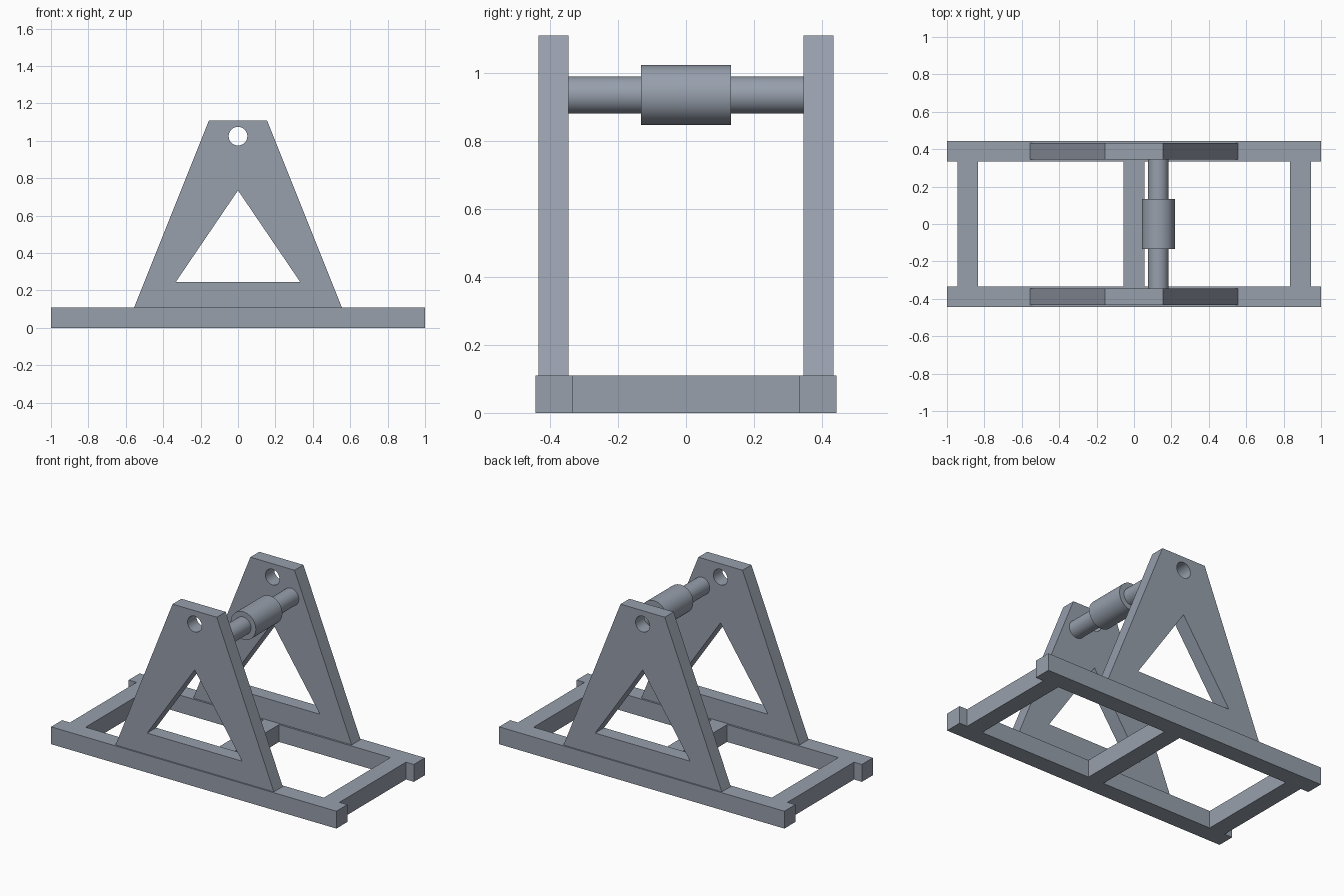
import bpy, bmesh
from math import cos, sin, pi, radians
from mathutils import Matrix, Vector

if "Cube" in bpy.data.objects:
    bpy.data.objects.remove(bpy.data.objects["Cube"], do_unlink=True)

steel = bpy.data.materials.new("blue grey steel")
steel.use_nodes = True
COLOUR = (0.31, 0.35, 0.415, 1)
steel.diffuse_color = COLOUR
steel.node_tree.nodes["Principled BSDF"].inputs["Base Color"].default_value = COLOUR


def finish(name, bm, smooth=False):
    bmesh.ops.recalc_face_normals(bm, faces=bm.faces)
    mesh = bpy.data.meshes.new(name)
    bm.to_mesh(mesh)
    bm.free()
    mesh.materials.append(steel)
    obj = bpy.data.objects.new(name, mesh)
    bpy.context.collection.objects.link(obj)
    if smooth:
        bpy.ops.object.select_all(action="DESELECT")
        obj.select_set(True)
        bpy.context.view_layer.objects.active = obj
        bpy.ops.object.shade_smooth_by_angle(angle=radians(30))
    return obj


def box(name, centre, size):
    bm = bmesh.new()
    bmesh.ops.create_cube(bm, size=1, matrix=Matrix.Translation(centre) @ Matrix.Diagonal((*size, 1)))
    return finish(name, bm)


def plate(name, loops, y0, y1):
    """Flat plate in the xz plane; the first loop is the outline, the rest are holes."""
    bm = bmesh.new()
    edges = []
    for loop in loops:
        verts = [bm.verts.new((x, y0, z)) for x, z in loop]
        edges += [bm.edges.new((v, verts[i - 1])) for i, v in enumerate(verts)]
    bmesh.ops.triangle_fill(bm, edges=edges, use_beauty=True, normal=(0, -1, 0))
    grown = bmesh.ops.extrude_face_region(bm, geom=bm.faces[:], use_keep_orig=True)["geom"]
    bmesh.ops.translate(bm, verts=[g for g in grown if isinstance(g, bmesh.types.BMVert)],
                        vec=(0, y1 - y0, 0))
    return finish(name, bm, True)


def lathe(name, profile, x, z, steps=48):
    """Solid of revolution about a line parallel to y."""
    bm = bmesh.new()
    verts = [bm.verts.new((x + r, y, z)) for r, y in profile]
    edges = [bm.edges.new(pair) for pair in zip(verts, verts[1:])]
    bmesh.ops.spin(bm, geom=verts + edges, cent=(x, 0, z), axis=(0, 1, 0),
                   angle=2 * pi, steps=steps)
    bmesh.ops.remove_doubles(bm, verts=bm.verts, dist=0.0001)
    return finish(name, bm, True)


# Base frame: two long rails joined by three cross bars
BAR = 0.11
for side, sy in (("front", -1), ("back", 1)):
    box(side + "_rail", (0, sy * 0.388, BAR / 2), (2, BAR, BAR))
for side, x in (("right", -0.89), ("middle", 0), ("left", 0.89)):
    box(side + "_cross_bar", (x, 0, BAR / 2), (BAR, 0.666, BAR))

# Upright side plates with a triangular window and a round axle hole
outline = [(-0.555, BAR), (0.555, BAR), (0.155, 1.11), (-0.155, 1.11)]
window = [(-0.333, 0.245), (0.333, 0.245), (0, 0.735)]
hole = [(0.05 * cos(2 * pi * i / 32), 1.025 + 0.05 * sin(2 * pi * i / 32)) for i in range(32)]
for side, sy in (("front", -1), ("back", 1)):
    plate(side + "_upright", [outline, window, hole], sy * 0.345, sy * 0.434)

# Stepped roller shaft between the uprights
half = [(0, 0.345), (0.055, 0.345), (0.055, 0.133), (0.088, 0.133)]
lathe("roller_shaft", half + [(r, -y) for r, y in reversed(half)], 0.13, 0.935)
